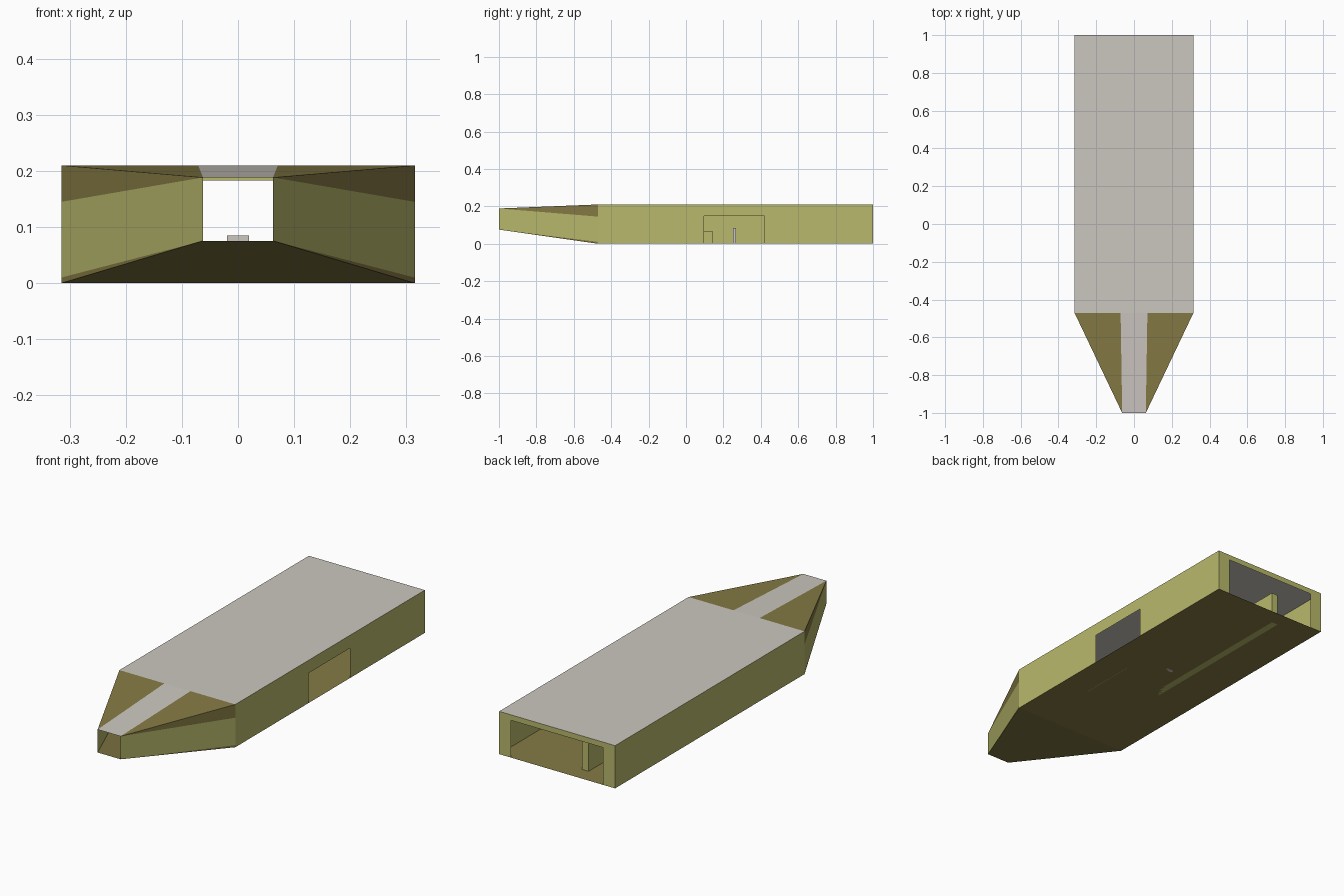
import bpy

if "Cube" in bpy.data.objects:
    bpy.data.objects.remove(bpy.data.objects["Cube"])

# Main dimensions
W, TOP, ROOT, BACK = 0.315, 0.21, -0.47, 1.0       # half width, height, hull ends
TX, TY, TB, TT = 0.0625, -1.0, 0.0755, 0.1885      # nose tip: half width, y, bottom, top
STRIP = 0.071                                      # half width of roof strip at nose root
EAVE, SILL = 0.145, 0.01                           # nose side heights at the root


def material(name, rgb):
    m = bpy.data.materials.new(name)
    m.diffuse_color = (*rgb, 1)
    m.use_nodes = True
    m.node_tree.nodes["Principled BSDF"].inputs["Base Color"].default_value = m.diffuse_color
    return m


GREY = material("warm_grey", (0.60, 0.565, 0.52))
KHAKI = material("khaki", (0.485, 0.485, 0.15))
BROWN = material("olive_brown", (0.235, 0.195, 0.058))


def sheet(name, mat, *faces, mirror=False):
    """Thin panel object: each face is a list of corner points."""
    verts, polys = [], []
    for f in faces:
        polys.append(list(range(len(verts), len(verts) + len(f))))
        verts += f
    me = bpy.data.meshes.new(name)
    me.from_pydata(verts, [], polys)
    me.materials.append(mat)
    ob = bpy.data.objects.new(name, me)
    bpy.context.collection.objects.link(ob)
    if mirror:
        ob.modifiers.new("mirror", 'MIRROR')
    return ob


def box(name, mat, x0, x1, y0, y1, z0, z1):
    bpy.ops.mesh.primitive_cube_add(
        size=1, location=((x0 + x1) / 2, (y0 + y1) / 2, (z0 + z1) / 2))
    ob = bpy.context.object
    ob.name = name
    ob.scale = (x1 - x0, y1 - y0, z1 - z0)
    ob.data.materials.append(mat)


def with_opening(a, b, o0, o1, head):
    """Wall outline from a to b with a floor-level opening o0..o1."""
    return [(a, 0), (o0, 0), (o0, head), (o1, head), (o1, 0), (b, 0), (b, TOP), (a, TOP)]


# Main hull: roof, floor and walls
sheet("roof", GREY, [(-W, ROOT, TOP), (W, ROOT, TOP), (W, BACK, TOP), (-W, BACK, TOP)])
sheet("floor", BROWN, [(-W, BACK, 0), (W, BACK, 0), (W, ROOT, 0), (-W, ROOT, 0)])
sheet("left_wall", KHAKI, [(-W, BACK, 0), (-W, ROOT, 0), (-W, ROOT, TOP), (-W, BACK, TOP)])
sheet("right_wall_with_door", KHAKI,
      [(W, y, z) for y, z in with_opening(ROOT, BACK, 0.097, 0.42, 0.147)])
sheet("back_wall_with_opening", KHAKI,
      [(x, BACK, z) for x, z in reversed(with_opening(-W, W, -0.25, 0.25, 0.183))])

# Tapered nose, open at the tip
tip_low, tip_high = (TX, TY, TB), (TX, TY, TT)
sheet("nose_roof_strip", GREY,
      [(-TX, TY, TT), tip_high, (STRIP, ROOT, TOP), (-STRIP, ROOT, TOP)])
sheet("nose_underside", BROWN,
      [(-W, ROOT, 0), (W, ROOT, 0), tip_low, (-TX, TY, TB)])
sheet("nose_side", KHAKI,
      [tip_low, (W, ROOT, SILL), (W, ROOT, EAVE), tip_high], mirror=True)
sheet("nose_shoulder", BROWN,
      [tip_high, (W, ROOT, EAVE), (W, ROOT, TOP)],
      [tip_high, (W, ROOT, TOP), (STRIP, ROOT, TOP)], mirror=True)
sheet("nose_lower_trim", BROWN,
      [tip_low, (W, ROOT, 0), (W, ROOT, SILL)], mirror=True)

# Interior partitions and post
box("long_partition", KHAKI, -0.115, -0.08, -0.055, 0.92, 0, 0.16)
box("low_partition", KHAKI, 0.165, 0.18, -0.15, 0.145, 0, 0.065)
box("small_post", GREY, -0.02, 0.02, 0.25, 0.268, 0, 0.085)
